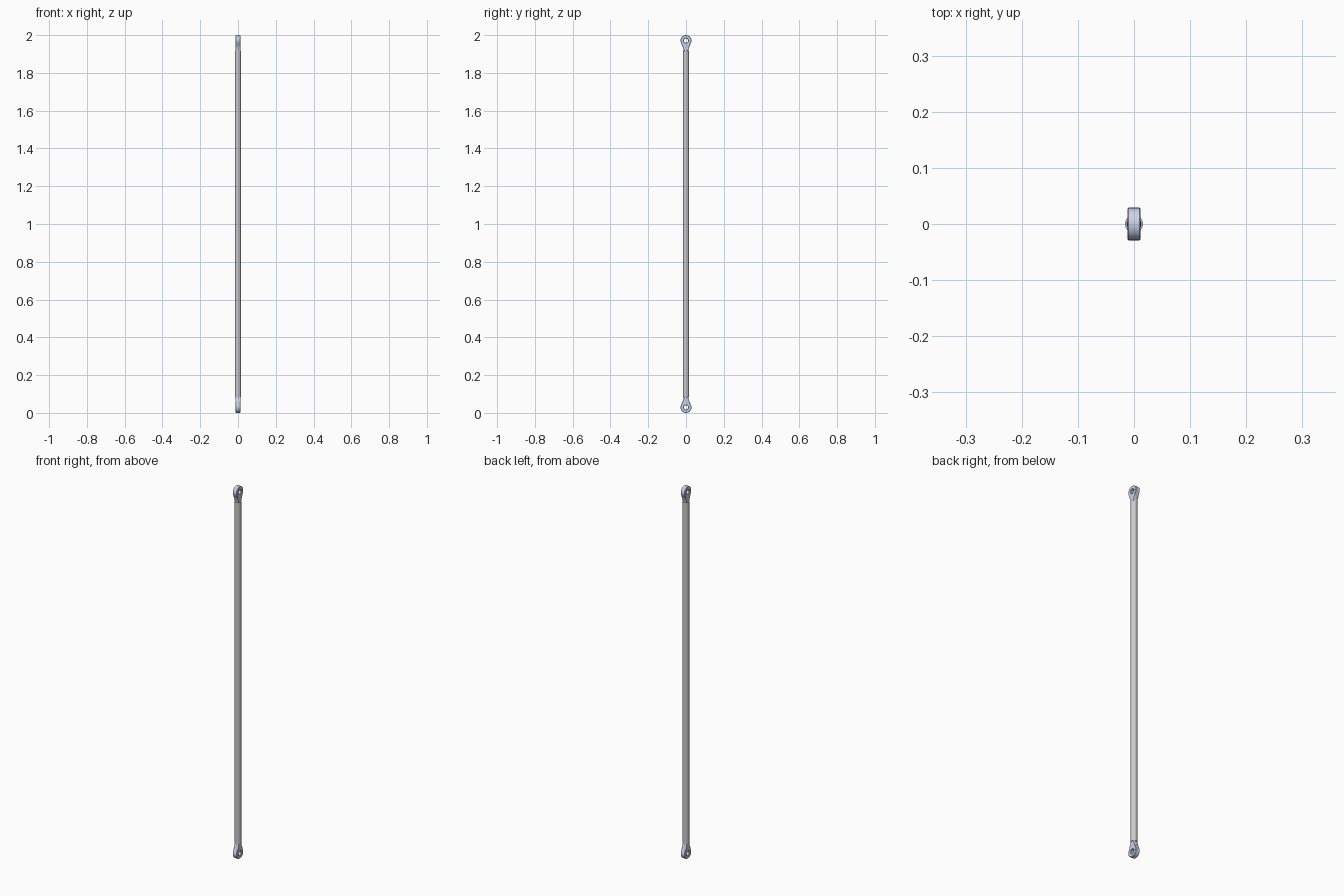
import bpy, bmesh, math

if "Cube" in bpy.data.objects:
    bpy.data.objects.remove(bpy.data.objects["Cube"])

R, HOLE, T, ZC = 0.029, 0.0115, 0.012, 0.029   # eye radius, bore, half thickness, centre height

steel = bpy.data.materials.new("eye_steel")
steel.diffuse_color = (0.60, 0.65, 0.80, 1)
steel.use_nodes = True
steel.node_tree.nodes["Principled BSDF"].inputs["Base Color"].default_value = steel.diffuse_color


def finish(bm, name, mat=None):
    bmesh.ops.recalc_face_normals(bm, faces=bm.faces)
    me = bpy.data.meshes.new(name)
    bm.to_mesh(me)
    bm.free()
    ob = bpy.data.objects.new(name, me)
    bpy.context.collection.objects.link(ob)
    if mat:
        me.materials.append(mat)
    bpy.ops.object.select_all(action='DESELECT')
    bpy.context.view_layer.objects.active = ob
    ob.select_set(True)
    bpy.ops.object.shade_smooth_by_angle(angle=math.radians(35))
    return ob


def lathe(name, profile, segs=32, mat=None, flip=False):
    # Closed turned part about z from (radius, height) pairs
    bm = bmesh.new()
    rings = []
    for r, z in profile:
        z = 2 - z if flip else z
        rings.append([bm.verts.new((r * math.cos(2 * math.pi * i / segs),
                                    r * math.sin(2 * math.pi * i / segs), z)) for i in range(segs)])
    for a, b in zip(rings, rings[1:]):
        for i in range(segs):
            j = (i + 1) % segs
            bm.faces.new((a[i], a[j], b[j], b[i]))
    bm.faces.new(rings[0])
    bm.faces.new(rings[-1])
    return finish(bm, name, mat)


def eye(name, flip):
    # Teardrop outline: round eye tapering into the neck
    a0 = math.radians(62)
    arc = [math.pi / 2 - a0 - (2 * math.pi - 2 * a0) * i / 40 for i in range(41)]
    outline = [(R * math.cos(a), R * math.sin(a)) for a in arc]
    side = [(0.0212, 0.0245), (0.0165, 0.036), (0.0130, 0.046), (0.0110, 0.055)]
    outline += [(-y, z) for y, z in side] + [(y, z) for y, z in reversed(side)]
    n = len(outline)
    c = 0.002
    # Cross-section loop: outer wall, chamfers and bore
    bm = bmesh.new()
    loops = []
    for x, kind, d in ((-T + c, 'o', 0), (T - c, 'o', 0), (T, 'o', c), (T, 'h', c),
                       (T - c, 'h', 0), (-T + c, 'h', 0), (-T, 'h', c), (-T, 'o', c)):
        ring = []
        for y, z in outline:
            l = math.hypot(y, z)
            k = (l - d) / l if kind == 'o' else (HOLE + d) / l
            h = ZC + z * k
            ring.append(bm.verts.new((x, y * k, 2 - h if flip else h)))
        loops.append(ring)
    for a, b in zip(loops, loops[1:] + loops[:1]):
        for i in range(n):
            j = (i + 1) % n
            bm.faces.new((a[i], a[j], b[j], b[i]))
    return finish(bm, name, steel)


# Long plain round rod
lathe("rod", [(0.0159, 0.083), (0.0159, 1.917)])

# Eye fitting and round neck at each end
for label, flip in (("bottom", False), ("top", True)):
    eye(label + "_eye", flip)
    lathe(label + "_neck", [(0.0105, 0.066), (0.0125, 0.076), (0.0130, 0.086)], 32, steel, flip)
